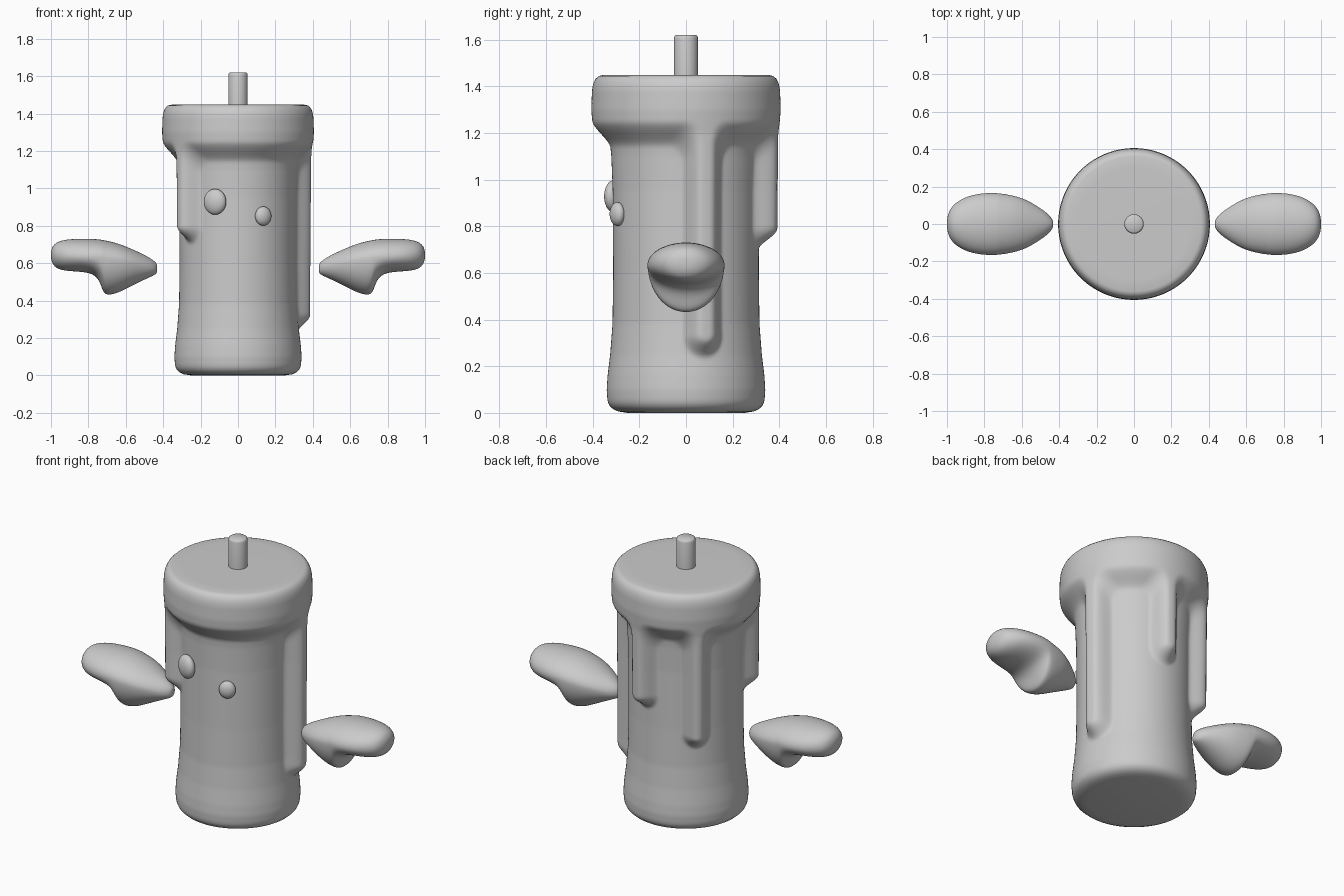
import bpy, bmesh, math
from math import sin, cos, pi, radians

if "Cube" in bpy.data.objects:
    bpy.data.objects.remove(bpy.data.objects["Cube"])

wax_grey = bpy.data.materials.new("wax_grey")
wax_grey.diffuse_color = (0.6, 0.6, 0.6, 1)
wax_grey.use_nodes = True
wax_grey.node_tree.nodes["Principled BSDF"].inputs["Base Color"].default_value = wax_grey.diffuse_color


def interp(pts, x):
    """Piecewise smooth interpolation through (x, value) points."""
    if x <= pts[0][0]:
        return pts[0][1]
    for (x0, a), (x1, b) in zip(pts, pts[1:]):
        if x <= x1:
            return a + (b - a) * (x - x0) / (x1 - x0)
    return pts[-1][1]


def smoothstep(a, b, x):
    t = min(1, max(0, (x - a) / (b - a)))
    return t * t * (3 - 2 * t)


def finish(name, bm, angle=40):
    bmesh.ops.recalc_face_normals(bm, faces=bm.faces)
    me = bpy.data.meshes.new(name)
    bm.to_mesh(me)
    bm.free()
    me.materials.append(wax_grey)
    ob = bpy.data.objects.new(name, me)
    bpy.context.collection.objects.link(ob)
    bpy.ops.object.select_all(action='DESELECT')
    bpy.context.view_layer.objects.active = ob
    ob.select_set(True)
    bpy.ops.object.shade_smooth_by_angle(angle=radians(angle))
    return ob


def loft(name, rings, angle=40):
    """Skin a list of closed rings and cap both ends."""
    bm = bmesh.new()
    vs = [[bm.verts.new(p) for p in ring] for ring in rings]
    n = len(vs[0])
    for a, b in zip(vs, vs[1:]):
        for i in range(n):
            j = (i + 1) % n
            bm.faces.new((a[i], a[j], b[j], b[i]))
    bm.faces.new(vs[0])
    bm.faces.new(vs[-1])
    return finish(name, bm, angle)


# Candle body: a bare column covered by a wax layer with four drips
COLUMN = [(0.06, .337), (0.1, .34), (0.16, .336), (0.25, .325), (0.38, .315),
          (0.6, .312), (0.95, .314), (1.1, .32), (1.2, .33)]
WAX = [(0.2, .392), (0.6, .393), (1.2, .398), (1.3, .406), (1.38, .403)]
# (angle in degrees, height of the rounded tip centre, half width)
DRIPS = [(13, .335, .062), (81, .80, .058), (135, .59, .052), (217, .80, .055)]


def smooth_max(a, b, k=.07):
    h = max(0, k - abs(a - b)) / k
    return max(a, b) + h * h * k / 4


def wax_amount(th, z):
    band = (z - 1.195) * .75
    d = band
    for deg, tip, w in DRIPS:
        s = .36 * ((th - radians(deg) + pi) % (2 * pi) - pi)
        d = smooth_max(d, w - math.hypot(s, min(0, z - tip)))
    return smoothstep(-.045, .045, d)


N = 200
angles = [2 * pi * i / N for i in range(N)]


def ring(r, z):
    return [(r * cos(t), r * sin(t), z) for t in angles]


rings = [ring(r, z) for r, z in
         [(.25, 0), (.29, .006), (.312, .016), (.327, .03), (.334, .045)]]
for k in range(111):
    z = .06 + 1.32 * k / 110
    row = []
    for t in angles:
        c = interp(COLUMN, z)
        r = c + (interp(WAX, z) - c) * wax_amount(t, z)
        row.append((r * cos(t), r * sin(t), z))
    rings.append(row)
rings += [ring(r, z) for r, z in
          [(.400, 1.40), (.395, 1.417), (.387, 1.432), (.375, 1.443), (.36, 1.447), (.3, 1.448)]]
loft("candle_body", rings, 60)

# Wick
wick = [[(r * cos(2 * pi * i / 32), r * sin(2 * pi * i / 32), z) for i in range(32)]
        for r, z in [(.052, 1.40), (.052, 1.605), (.049, 1.615), (.042, 1.62)]]
loft("wick", wick, 50)

# Mitten hands: stations of (x, half width, bottom, middle, top)
HAND = [(.432, .012, .555, .57, .59), (.437, .028, .542, .57, .602),
        (.46, .055, .53, .575, .622), (.50, .085, .512, .585, .645),
        (.56, .122, .482, .60, .673), (.61, .143, .456, .61, .694),
        (.65, .153, .438, .617, .708), (.685, .160, .43, .62, .717),
        (.71, .163, .432, .625, .722), (.725, .165, .455, .63, .725),
        (.74, .166, .505, .63, .727), (.77, .167, .54, .633, .73),
        (.82, .164, .552, .635, .731), (.88, .152, .556, .638, .73),
        (.93, .130, .56, .64, .725), (.965, .103, .57, .642, .714),
        (.985, .076, .586, .643, .699), (.997, .042, .61, .645, .677),
        (1.0, .015, .633, .645, .657)]


def hand(name, side):
    rows = []
    for x, w, lo, mid, hi in HAND:
        row = []
        for i in range(32):
            a = 2 * pi * i / 32
            h = hi - mid if sin(a) > 0 else mid - lo
            row.append((side * x, w * cos(a), mid + h * sin(a)))
        rows.append(row)
    ob = loft(name, rows, 180)
    sub = ob.modifiers.new("smooth", 'SUBSURF')
    sub.levels = sub.render_levels = 2


hand("right_hand", 1)
hand("left_hand", -1)


# Eyes: flattened beads turned to follow the column
def eye(name, pos, size):
    bm = bmesh.new()
    bmesh.ops.create_uvsphere(bm, u_segments=32, v_segments=20, radius=1)
    bmesh.ops.scale(bm, vec=size, verts=bm.verts)
    ob = finish(name, bm, 180)
    ob.location = pos
    ob.rotation_euler.z = math.atan2(pos[0], -pos[1])


eye("large_eye", (-.123, -.31, .928), (.063, .036, .069))
eye("small_eye", (.135, -.294, .852), (.046, .03, .051))
